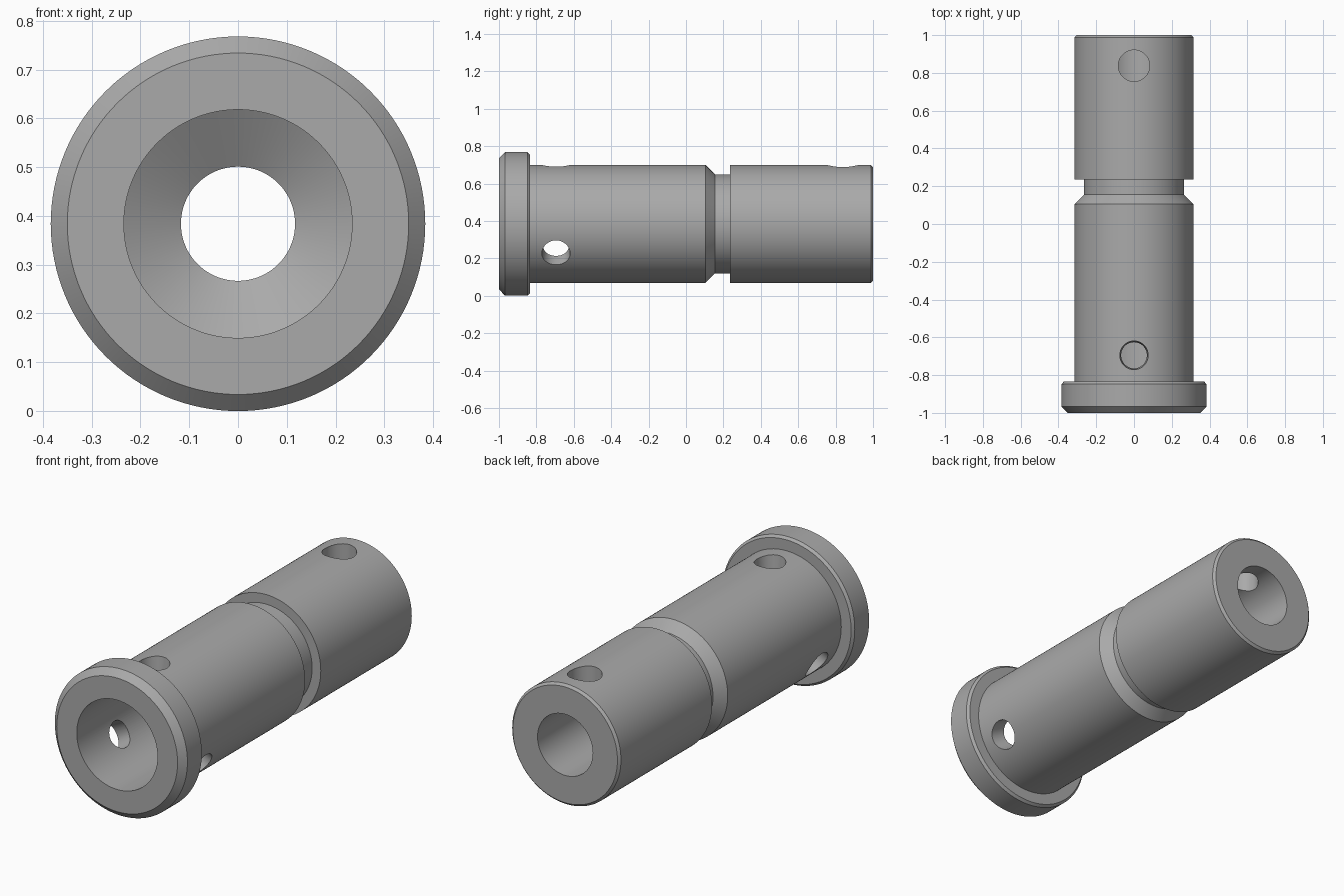
import bpy, bmesh
from math import pi
from mathutils import Matrix

cube = bpy.data.objects.get("Cube")
if cube:
    bpy.data.objects.remove(cube, do_unlink=True)

AXIS_Z = 0.384
SEGMENTS = 128

steel = bpy.data.materials.new("plain grey steel")
steel.use_nodes = True
colour = (0.40, 0.40, 0.40, 1)
steel.diffuse_color = colour
steel.node_tree.nodes["Principled BSDF"].inputs["Base Color"].default_value = colour


def add_object(name, bm):
    bmesh.ops.recalc_face_normals(bm, faces=bm.faces)
    mesh = bpy.data.meshes.new(name)
    bm.to_mesh(mesh)
    bm.free()
    mesh.materials.append(steel)
    obj = bpy.data.objects.new(name, mesh)
    bpy.context.collection.objects.link(obj)
    return obj


def lathe(name, profile):
    """Turn a closed (radius, y) outline around the long axis."""
    bm = bmesh.new()
    rings = []
    for i in range(SEGMENTS):
        turn = Matrix.Translation((0, 0, AXIS_Z)) @ Matrix.Rotation(2 * pi * i / SEGMENTS, 4, 'Y')
        rings.append([bm.verts.new(turn @ Matrix.Translation((0, y, r)).translation) for r, y in profile])
    n = len(profile)
    for i, ring in enumerate(rings):
        after = rings[(i + 1) % SEGMENTS]
        for j in range(n):
            k = (j + 1) % n
            bm.faces.new((ring[j], ring[k], after[k], after[j]))
    return add_object(name, bm)


def drill(target, name, y, angle, inner, outer):
    """Cut one radial hole, angle measured around the long axis from the top."""
    bm = bmesh.new()
    place = (Matrix.Translation((0, y, AXIS_Z)) @ Matrix.Rotation(angle, 4, 'Y')
             @ Matrix.Translation((0, 0, 0.25)))
    bmesh.ops.create_cone(bm, cap_ends=True, segments=64, radius1=inner, radius2=outer,
                          depth=0.3, matrix=place)
    cutter = add_object(name, bm)
    cutter.hide_render = True
    mod = target.modifiers.new(name, 'BOOLEAN')
    mod.operation = 'DIFFERENCE'
    mod.solver = 'EXACT'
    mod.object = cutter
    bpy.context.view_layer.objects.active = target
    bpy.ops.object.modifier_apply(modifier=name)
    bpy.data.objects.remove(cutter, do_unlink=True)


# Flanged sleeve: outside from front to back, then the stepped bore back to front
sleeve = lathe("flanged_sleeve", [
    (0.234, -1.0), (0.35, -1.0), (0.384, -0.967), (0.384, -0.848), (0.372, -0.835),
    (0.315, -0.835), (0.315, -0.79), (0.315, -0.61), (0.315, 0.105),
    (0.265, 0.155), (0.265, 0.235), (0.315, 0.235),
    (0.315, 0.74), (0.315, 0.94), (0.315, 0.988), (0.303, 1.0),
    (0.16, 1.0), (0.16, 0.45), (0.117, 0.42), (0.117, 0.07), (0.234, 0.0),
])

# Three tapered holes behind the flange and one straight hole near the back
for i in range(3):
    drill(sleeve, f"front_hole_{i}", -0.695, 2 * pi * i / 3, 0.058, 0.083)
drill(sleeve, "back_hole", 0.838, 0, 0.083, 0.083)

bpy.ops.object.select_all(action='DESELECT')
sleeve.select_set(True)
bpy.context.view_layer.objects.active = sleeve
bpy.ops.object.shade_smooth_by_angle(angle=pi / 9)
